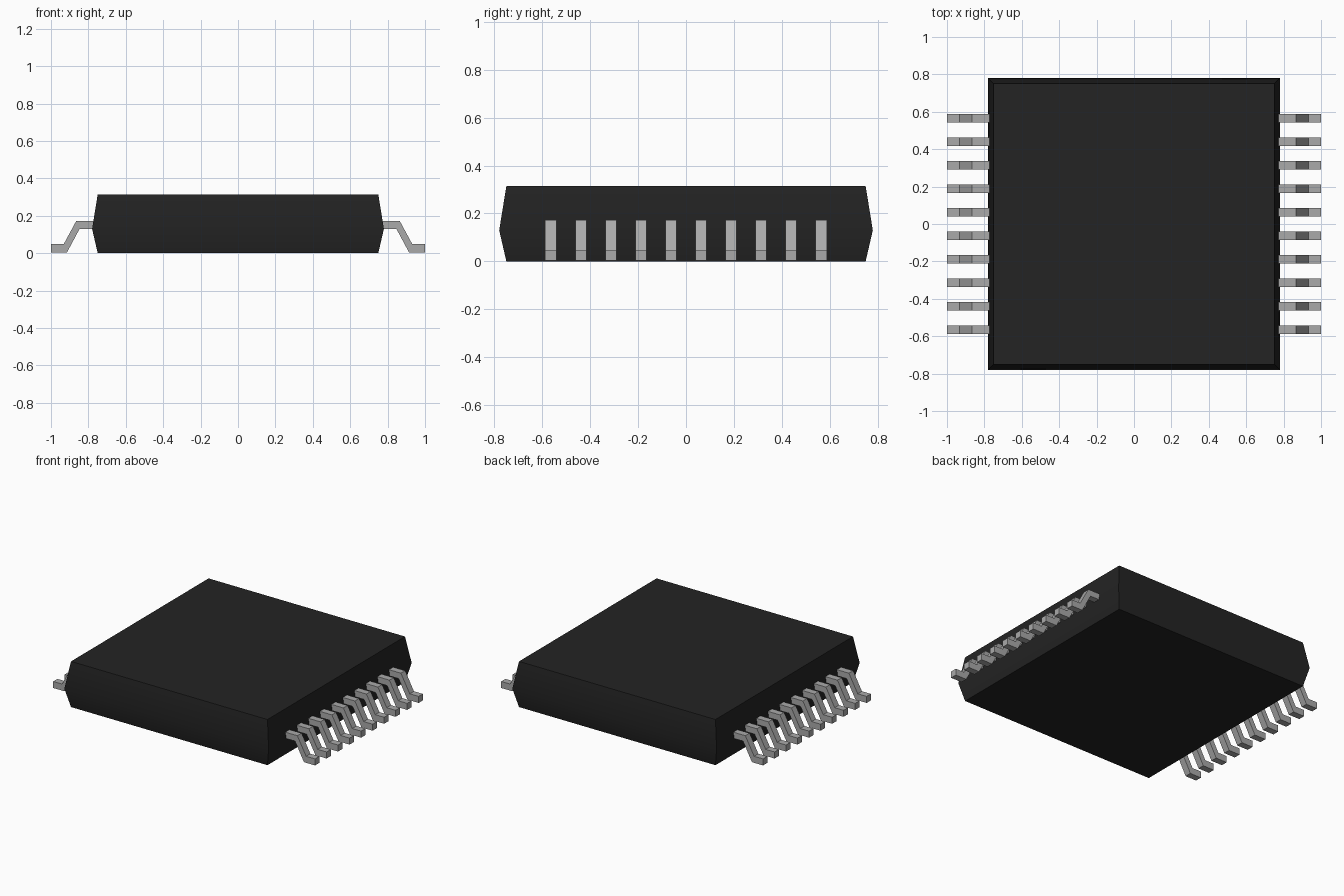
import bpy, bmesh, math

default = bpy.data.objects.get("Cube")
if default:
    bpy.data.objects.remove(default, do_unlink=True)


def material(name, rgb):
    m = bpy.data.materials.new(name)
    m.use_nodes = True
    m.diffuse_color = (*rgb, 1)
    m.node_tree.nodes["Principled BSDF"].inputs["Base Color"].default_value = (*rgb, 1)
    return m


def finish(bm, name, mat):
    bmesh.ops.recalc_face_normals(bm, faces=bm.faces)
    mesh = bpy.data.meshes.new(name)
    bm.to_mesh(mesh)
    bm.free()
    mesh.materials.append(mat)
    ob = bpy.data.objects.new(name, mesh)
    bpy.context.collection.objects.link(ob)
    return ob


black = material("black_plastic", (0.017, 0.017, 0.017))
metal = material("grey_metal", (0.4, 0.4, 0.4))

# Package body: square loops joined into tapered sides, widest at the mould line
bm = bmesh.new()
loops = []
for half, z in ((0.75, 0.0), (0.78, 0.13), (0.75, 0.315)):
    loops.append([bm.verts.new((sx * half, sy * half, z))
                  for sx, sy in ((-1, -1), (1, -1), (1, 1), (-1, 1))])
for low, high in zip(loops, loops[1:]):
    for i in range(4):
        j = (i + 1) % 4
        bm.faces.new((low[i], low[j], high[j], high[i]))
bm.faces.new(loops[0])
bm.faces.new(loops[-1])
body = finish(bm, "package_body", black)
bpy.context.view_layer.objects.active = body
body.select_set(True)
bpy.ops.object.shade_smooth_by_angle(angle=math.radians(30))
body.select_set(False)

# Gull-wing pins: side profile extruded across the pin width
PROFILE = ((1, 0.003), (0.915, 0.003), (0.847, 0.13), (0.76, 0.13),
           (0.76, 0.172), (0.865, 0.172), (0.932, 0.048), (1, 0.048))
PINS, PITCH, WIDTH = 10, 0.1255, 0.046


def pin(name, side, y):
    bm = bmesh.new()
    face = bm.faces.new([bm.verts.new((side * x, y - WIDTH / 2, z)) for x, z in PROFILE])
    new = bmesh.ops.extrude_face_region(bm, geom=[face])["geom"]
    verts = [v for v in new if isinstance(v, bmesh.types.BMVert)]
    bmesh.ops.translate(bm, vec=(0, WIDTH, 0), verts=verts)
    finish(bm, name, metal)


for side, label in ((1, "left"), (-1, "right")):
    for i in range(PINS):
        pin(f"{label}_pin_{i + 1}", side, (i - (PINS - 1) / 2) * PITCH)
